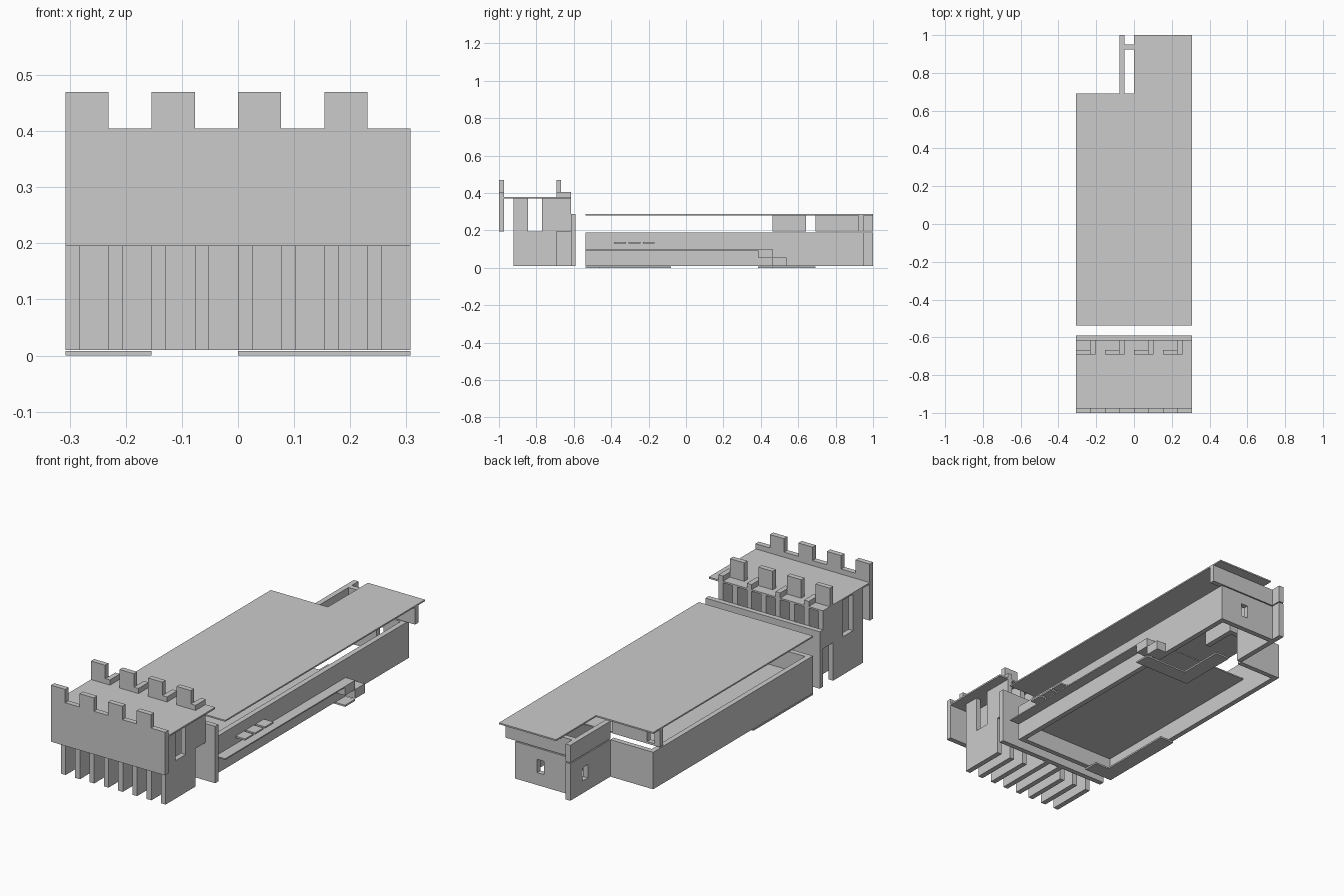
import bpy, bmesh

if "Cube" in bpy.data.objects:
    bpy.data.objects.remove(bpy.data.objects["Cube"])

U = 2 / 78          # building module
BASE, SILL, EAVE = 0.01, 0.19, 0.28


def make(name, bm):
    bmesh.ops.recalc_face_normals(bm, faces=bm.faces)
    me = bpy.data.meshes.new(name)
    bm.to_mesh(me)
    bm.free()
    ob = bpy.data.objects.new(name, me)
    bpy.context.collection.objects.link(ob)
    return ob


def prism(name, pts, axis, lo, hi):
    """Extrude a 2D profile along axis ('x': pts are y,z; 'z': pts are x,y)."""
    bm = bmesh.new()
    place = {'x': lambda a, b: (lo, a, b), 'y': lambda a, b: (a, lo, b),
             'z': lambda a, b: (a, b, lo)}[axis]
    f = bm.faces.new([bm.verts.new(place(a, b)) for a, b in pts])
    ext = bmesh.ops.extrude_face_region(bm, geom=[f])
    verts = [v for v in ext['geom'] if isinstance(v, bmesh.types.BMVert)]
    for v in verts:
        v.co['xyz'.index(axis)] = hi
    return make(name, bm)


def box(name, x, y, z):
    return prism(name, [(x[0], y[0]), (x[1], y[0]), (x[1], y[1]), (x[0], y[1])], 'z', *z)


def window(wall, x, y, z):
    """Cut a rectangular opening through a wall."""
    cut = box("window_cutter", x, y, z)
    cut.hide_render = True
    cut.hide_viewport = True
    m = wall.modifiers.new("window", 'BOOLEAN')
    m.object, m.operation, m.solver = cut, 'DIFFERENCE', 'EXACT'


L, R = -12 * U, 12 * U

# --- front gatehouse: crenellated parapet
pts = [(L, 0.195)]
pts += [(R, 0.195), (R, 0.405)]
for k in reversed(range(4)):
    a = L + 6 * U * k
    pts += [(a + 3 * U, 0.405), (a + 3 * U, 0.47), (a, 0.47)]
    if k:
        pts += [(a, 0.405)]
prism("front_parapet", pts, 'y', -1, -1 + U)

# gatehouse deck and rear wall
box("gate_deck", (L, R), (-1 + U, -0.615), (0.372, 0.38))
box("gate_rear_wall", (L, R), (-0.615, -0.59), (BASE, 0.287))

# row of pierced fins under the deck; every second one rises past it
for k in range(8):
    x = L + 3 * U * k
    top = 0.405 if k % 2 else 0.375
    prof = [(-0.923, BASE), (-0.692, BASE), (-0.692, 0.195), (-0.615, 0.195),
            (-0.615, top), (-0.692, top), (-0.692, 0.375), (-0.769, 0.375),
            (-0.769, 0.195), (-0.846, 0.195), (-0.846, 0.375), (-0.923, 0.375)]
    if not k % 2:
        prof = prof[:5] + prof[7:]
    if k in (3, 4):     # inner fins run down to the ground at the rear
        prof[1:4] = [(-0.615, BASE)]
    prism("gate_fin", prof, 'x', x, x + U)

# rear merlons
for k in range(4):
    x = L + 6 * U * k
    box("rear_merlon", (x, x + 3 * U), (-0.692, -0.667), (0.38, 0.47))

# --- hall roof, L shaped at the back
prism("hall_roof", [(L, -0.538), (R, -0.538), (R, 1), (0, 1), (0, 0.692), (L, 0.692)],
      'z', EAVE, 0.287)

# hall walls
box("left_wall", (L, L + U), (-0.538, 0.692), (BASE, SILL))
box("right_wall", (9 * U, 10 * U), (-0.538, 0.949), (BASE, SILL))
box("front_wall", (L + U, 9 * U), (-0.538, -0.513), (BASE, SILL))
box("left_back_wall", (L + U, -3 * U), (0.667, 0.692), (BASE, SILL))
back = box("back_wall", (-2 * U, 9 * U), (0.923, 0.949), (BASE, SILL))
window(back, (0.1, 0.138), (0.9, 0.98), (0.07, 0.135))
wing = box("wing_wall", (-3 * U, -2 * U), (0.692, 1), (BASE, SILL))
window(wing, (-0.1, -0.03), (0.865, 0.905), (0.07, 0.135))

# upper wall pieces under the roof
box("upper_back_beam", (-2 * U, R), (0.923, 0.949), (0.195, EAVE))
box("upper_wing_wall", (-3 * U, -2 * U), (0.692, 1), (0.195, EAVE))
box("upper_partition", (-3 * U, -2 * U), (0.462, 0.615), (0.195, EAVE))
upper = box("upper_left_back_wall", (L, -2 * U), (0.615, 0.641), (0.195, EAVE))
window(upper, (-0.28, -0.24), (0.6, 0.66), (0.205, 0.262))

# floor continuing outside as a side terrace, with steps and bench slabs
box("floor", (L + U, R), (-0.513, 0.462), (0.094, 0.1))
box("terrace_front", (10 * U, R), (-0.538, -0.513), (0.094, 0.1))
box("terrace_step", (10 * U, R), (0.385, 0.462), (0.055, 0.094))
box("terrace_step", (10 * U, R), (0.462, 0.536), (BASE, 0.055))
for k in range(3):
    y = -0.385 + 3 * U * k
    box("bench_slab", (10 * U, R), (y, y + 0.064), (0.13, 0.138))

# thin L shaped ground plates
box("ground_plate_front", (L + 3 * U, L + 6 * U), (-0.538, -0.462), (0, 0.008))
box("ground_plate_left", (L, L + 3 * U), (-0.538, -0.08), (0, 0.008))
prism("ground_plate_right", [(0, 0.385), (R, 0.385), (R, 0.462), (3 * U, 0.462),
                             (3 * U, 0.692), (0, 0.692)], 'z', 0, 0.008)
